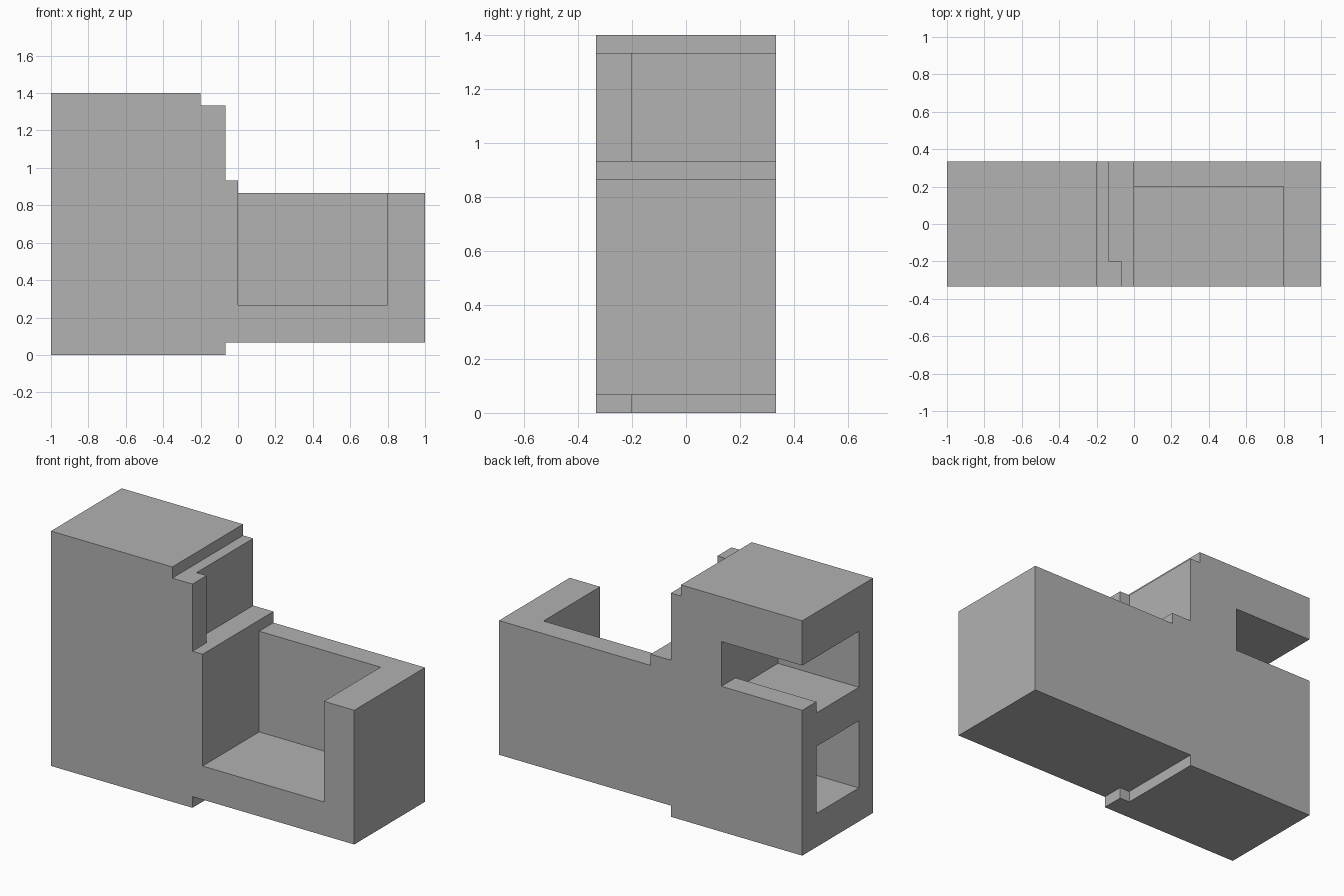
import bpy
import bmesh
from mathutils import Vector

U = 1 / 15  # one modelling step

if "Cube" in bpy.data.objects:
    bpy.data.objects.remove(bpy.data.objects["Cube"], do_unlink=True)

grey = bpy.data.materials.new("plain grey")
grey.use_nodes = True
colour = (0.445, 0.445, 0.445, 1)
grey.diffuse_color = colour
grey.node_tree.nodes["Principled BSDF"].inputs["Base Color"].default_value = colour


def prism(name, outline, y0, y1):
    """Extrude an x-z outline from y0 to y1, all in steps."""
    bm = bmesh.new()
    face = bm.faces.new([bm.verts.new((x * U, y0 * U, z * U)) for x, z in outline])
    ext = bmesh.ops.extrude_face_region(bm, geom=[face])
    moved = [v for v in ext["geom"] if isinstance(v, bmesh.types.BMVert)]
    bmesh.ops.translate(bm, verts=moved, vec=Vector((0, (y1 - y0) * U, 0)))
    bmesh.ops.recalc_face_normals(bm, faces=bm.faces)
    mesh = bpy.data.meshes.new(name)
    bm.to_mesh(mesh)
    bm.free()
    mesh.materials.append(grey)
    obj = bpy.data.objects.new(name, mesh)
    bpy.context.collection.objects.link(obj)
    return obj


def cut(body, name, x, y, z):
    """Subtract a box given by its x, y and z ranges in steps."""
    outline = [(x[0], z[0]), (x[1], z[0]), (x[1], z[1]), (x[0], z[1])]
    cutter = prism(name, outline, *y)
    cutter.hide_render = True
    mod = body.modifiers.new(name, "BOOLEAN")
    mod.operation = "DIFFERENCE"
    mod.solver = "EXACT"
    mod.object = cutter
    bpy.context.view_layer.objects.active = body
    bpy.ops.object.modifier_apply(modifier=mod.name)
    bpy.data.objects.remove(cutter, do_unlink=True)


# Stepped block: tall tower and low wing
body = prism("stepped_body", [
    (-15, 0), (-1, 0), (-1, 1), (15, 1), (15, 13), (0, 13), (0, 14),
    (-1, 14), (-1, 20), (-3, 20), (-3, 21), (-15, 21)], -5, 5)

# Open pocket in the wing, and recesses behind the front lip of the tower
cut(body, "wing_pocket", (0, 12), (-6, 3), (4, 15))
cut(body, "upper_lip_recess", (-2, 1), (-3, 6), (14, 22))
cut(body, "lower_lip_recess", (-2, 1), (-3, 6), (-1, 1))

# Chambers entering the end of the tower, the upper one open at the back
cut(body, "upper_chamber", (-16, -7), (-3, 3), (12, 17))
cut(body, "back_slot", (-16, -7), (2, 6), (13, 17))
cut(body, "lower_chamber", (-16, -7), (-3, 3), (3, 9))
